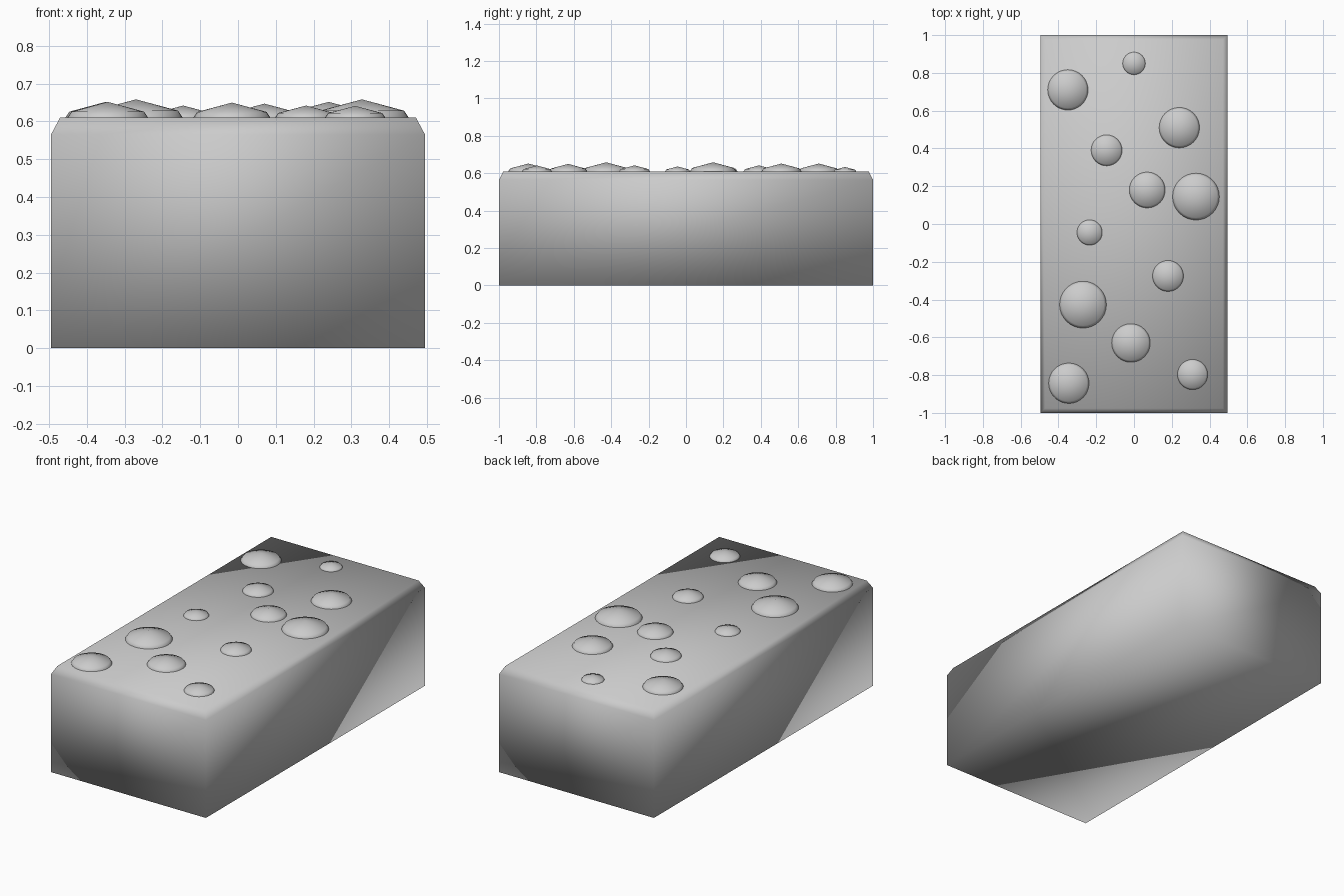
import bpy, bmesh
from math import cos, sin, tau

if "Cube" in bpy.data.objects:
    bpy.data.objects.remove(bpy.data.objects["Cube"])

TOP = 0.61


def loft(name, rings):
    """Skin a stack of equal-length vertex rings, capped at both ends."""
    bm = bmesh.new()
    loops = [[bm.verts.new(p) for p in ring] for ring in rings]
    n = len(loops[0])
    for low, high in zip(loops, loops[1:]):
        for i in range(n):
            j = (i + 1) % n
            bm.faces.new((low[i], low[j], high[j], high[i]))
    bm.faces.new(loops[0][::-1])
    bm.faces.new(loops[-1])
    return finish(name, bm)


def finish(name, bm):
    for f in bm.faces:
        f.smooth = True
    mesh = bpy.data.meshes.new(name)
    bm.to_mesh(mesh)
    bm.free()
    obj = bpy.data.objects.new(name, mesh)
    bpy.context.collection.objects.link(obj)
    return obj


def rectangle(x, y, z):
    return [(-x, -y, z), (x, -y, z), (x, y, z), (-x, y, z)]


# Block with chamfered top edges
loft("block", [rectangle(0.495, 1.0, 0.0),
               rectangle(0.495, 1.0, 0.565),
               rectangle(0.471, 0.976, TOP)])


def stud(name, x, y, r, sides=32):
    """Low dome: short steep rim, then a shallow rise to a point."""
    h = r * 0.39
    bm = bmesh.new()
    loops = [[bm.verts.new((x + s * r * cos(tau * i / sides),
                            y + s * r * sin(tau * i / sides), TOP + z))
              for i in range(sides)]
             for s, z in ((1.0, -0.005), (1.0, 0.0), (0.9, 0.38 * h))]
    apex = bm.verts.new((x, y, TOP + h))
    for i in range(sides):
        j = (i + 1) % sides
        for low, high in zip(loops, loops[1:]):
            bm.faces.new((low[i], low[j], high[j], high[i]))
        bm.faces.new((loops[-1][i], loops[-1][j], apex))
    return finish(name, bm)


# Scattered studs on the top face: x, y, radius
studs = [(-0.35, 0.71, 0.107), (0.0, 0.85, 0.06), (0.24, 0.51, 0.107),
         (-0.145, 0.39, 0.082), (0.07, 0.18, 0.095), (0.328, 0.145, 0.124),
         (-0.235, -0.045, 0.067), (0.18, -0.275, 0.082),
         (-0.27, -0.427, 0.124), (-0.016, -0.63, 0.102),
         (-0.345, -0.843, 0.107), (0.31, -0.797, 0.08)]
for k, (x, y, r) in enumerate(studs, 1):
    stud(f"stud_{k}", x, y, r)
